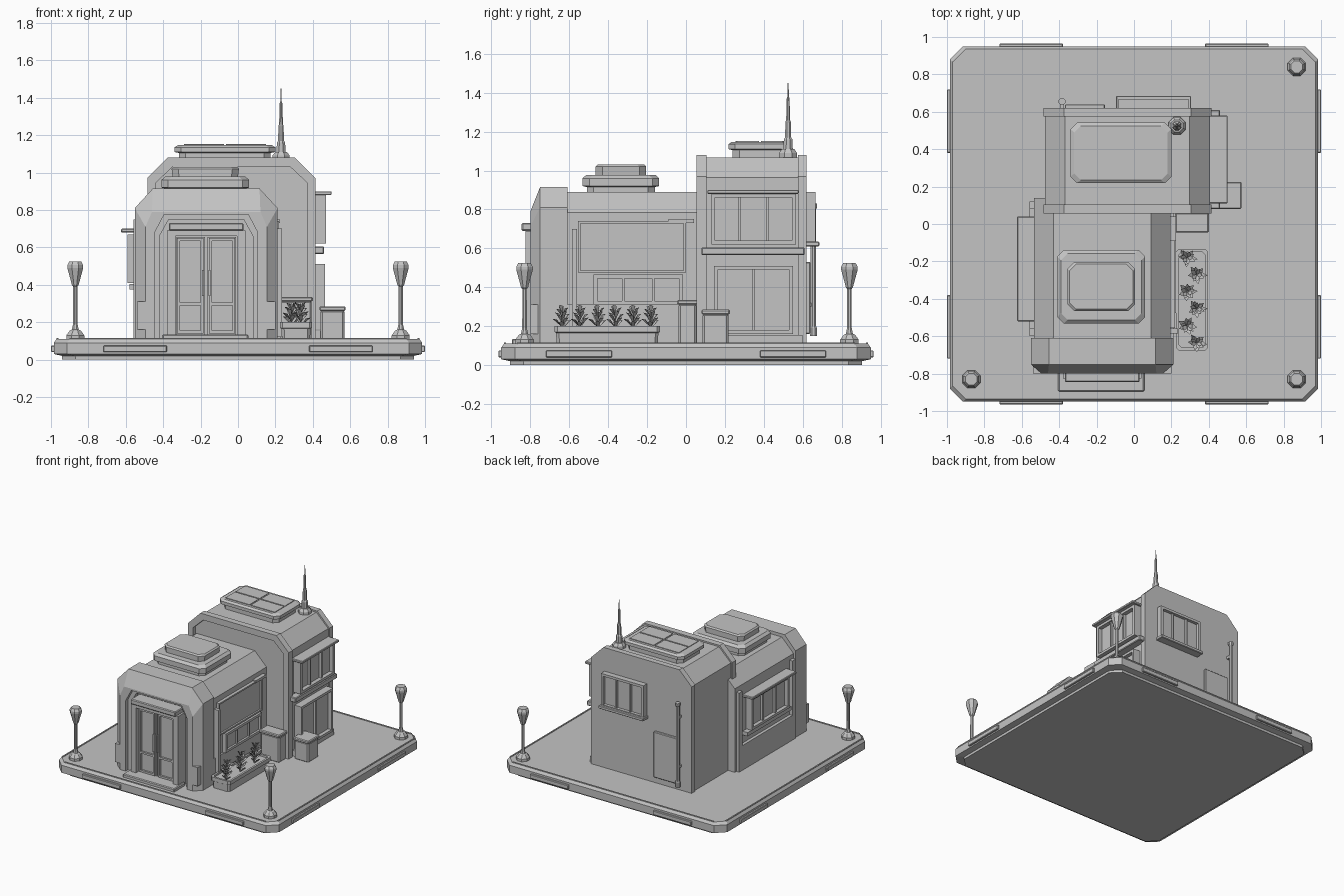
import bpy, bmesh, math, random
from mathutils import Vector, Matrix

random.seed(4)
cube = bpy.data.objects.get("Cube")
if cube:
    bpy.data.objects.remove(cube, do_unlink=True)

grey = bpy.data.materials.new("plain_grey")
grey.use_nodes = True
grey.diffuse_color = (0.55, 0.55, 0.55, 1)
grey.node_tree.nodes["Principled BSDF"].inputs["Base Color"].default_value = (0.55, 0.55, 0.55, 1)


def finish(name, bm):
    bmesh.ops.recalc_face_normals(bm, faces=bm.faces)
    mesh = bpy.data.meshes.new(name)
    bm.to_mesh(mesh)
    bm.free()
    mesh.materials.append(grey)
    obj = bpy.data.objects.new(name, mesh)
    bpy.context.collection.objects.link(obj)
    return obj


def loft(name, loops):
    """Skin a closed solid through loops with equal point counts."""
    bm = bmesh.new()
    rows = [[bm.verts.new(p) for p in loop] for loop in loops]
    n = len(rows[0])
    for a, b in zip(rows, rows[1:]):
        for i in range(n):
            j = (i + 1) % n
            bm.faces.new((a[i], a[j], b[j], b[i]))
    bm.faces.new(rows[0])
    bm.faces.new(rows[-1])
    return finish(name, bm)


def arch(y, cx, half, shoulder, top_half, top, bottom=0.1):
    side = [(half, bottom), (half, shoulder), (top_half, top)]
    return [(cx + x, y, z) for x, z in side] + [(cx - x, y, z) for x, z in reversed(side)]


def octo(z, cx, cy, hx, hy, c):
    quarter = [(hx, hy - c), (hx - c, hy)]
    pts = quarter + [(-x, y) for x, y in reversed(quarter)]
    pts += [(-x, -y) for x, y in pts]
    return [(cx + x, cy + y, z) for x, y in pts]


def turned(name, x, y, profile, sides=8):
    angles = [math.tau * (i + 0.5) / sides for i in range(sides)]
    return loft(name, [[(x + r * math.cos(a), y + r * math.sin(a), z) for a in angles]
                       for r, z in profile])


def boxes(name, items, bevel=0):
    """Several boxes in one object, each (x0, x1, y0, y1, z0, z1)."""
    bm = bmesh.new()
    for x0, x1, y0, y1, z0, z1 in items:
        m = Matrix.Translation(((x0 + x1) / 2, (y0 + y1) / 2, (z0 + z1) / 2))
        m = m @ Matrix.Diagonal((abs(x1 - x0), abs(y1 - y0), abs(z1 - z0), 1))
        bmesh.ops.create_cube(bm, size=1, matrix=m)
    if bevel:
        bmesh.ops.bevel(bm, geom=bm.edges[:], offset=bevel, segments=1, affect='EDGES')
    return finish(name, bm)


def on_wall(axis, d0, d1, u0, u1, z0, z1):
    return (d0, d1, u0, u1, z0, z1) if axis == 'x' else (u0, u1, d0, d1, z0, z1)


def window(name, axis, wall, out, u0, u1, z0, z1, panes, bar=0.02):
    """Framed window standing out from a wall by a signed distance."""
    inner = wall + out * 0.45
    back = wall - out * 0.5
    parts = [(back, inner, u0, u1, z0, z1)]
    for a in (u0, u1 - bar):
        parts.append((back, wall + out, a, a + bar, z0, z1))
    for a in (z0, z1 - bar):
        parts.append((back, wall + out, u0 + bar, u1 - bar, a, a + bar))
    for i in range(1, panes):
        u = u0 + (u1 - u0) * i / panes
        parts.append((back, wall + out * 0.8, u - bar / 3, u + bar / 3, z0 + bar, z1 - bar))
    return boxes(name, [on_wall(axis, *p) for p in parts])


# Ground slab with edge trim
loft("ground_slab", [octo(z, 0, 0, h, h - 0.035, 0.07) for z, h in
                     ((0, 0.94), (0.02, 0.94), (0.03, 0.985), (0.09, 0.985), (0.11, 0.97))])
trim, rims = [], []
for s in (-1, 1):
    for t in (-1, 1):
        a, b = sorted((t * 0.38, t * 0.72))
        trim.append((a, b, s * 0.94, s * 0.965, 0.04, 0.075))
        trim.append((s * 0.97, s * 1.0, a, b, 0.04, 0.075))
    rims.append((-0.9, 0.9, s * 0.925, s * 0.935, 0.1, 0.115))
    rims.append((s * 0.96, s * 0.97, -0.87, 0.87, 0.1, 0.115))
boxes("slab_edge_plates", trim, 0.004)
boxes("slab_top_rims", rims)

# Front building and its entrance portal
CX = -0.17
loft("front_hall", [arch(y, CX, 0.365, 0.785, 0.26, 0.89) for y in (-0.62, 0.14)])
loft("entrance_portal", [
    arch(-0.73, CX, 0.25, 0.66, 0.2, 0.75),
    arch(-0.77, CX, 0.25, 0.66, 0.2, 0.75),
    arch(-0.77, CX, 0.275, 0.68, 0.225, 0.775),
    arch(-0.80, CX, 0.275, 0.68, 0.225, 0.775),
    arch(-0.80, CX, 0.325, 0.71, 0.29, 0.79),
    arch(-0.75, CX, 0.382, 0.81, 0.285, 0.915),
    arch(-0.61, CX, 0.382, 0.81, 0.285, 0.915)])
boxes("portal_side_boxes", [(CX + s * 0.325, CX + s * 0.37, -0.8, -0.74, 0.16, 0.31) for s in (-1, 1)])
boxes("door_step", [(-0.405, 0.055, -0.895, -0.75, 0.1, 0.135)], 0.006)

# Double door
surround = [(CX + s * 0.165, CX + s * 0.21, -0.825, -0.72, 0.11, 0.69) for s in (-1, 1)]
surround.append((CX - 0.165, CX + 0.165, -0.825, -0.72, 0.66, 0.69))
boxes("door_surround", surround)
boxes("door_lintel", [(-0.37, 0.03, -0.845, -0.73, 0.69, 0.73)], 0.006)
leaves = []
for s in (-1, 1):
    leaves.append((CX + s * 0.006, CX + s * 0.16, -0.785, -0.73, 0.13, 0.655))
    for u in (0.015, 0.14):
        leaves.append((CX + s * u, CX + s * (u + 0.015), -0.8, -0.78, 0.14, 0.65))
    for z in (0.14, 0.29, 0.635):
        leaves.append((CX + s * 0.03, CX + s * 0.14, -0.8, -0.78, z, z + 0.015))
    leaves.append((CX + s * 0.012, CX + s * 0.022, -0.815, -0.79, 0.34, 0.48))
boxes("door_leaves", leaves)

# Rear, taller building with arched rims
BX = -0.035
big = (BX, 0.45, 0.97, 0.34, 1.08)
mid = (BX, 0.44, 0.965, 0.333, 1.068)
small = (BX, 0.405, 0.945, 0.315, 1.03)
loft("rear_hall", [arch(y, *p) for y, p in
                   ((0.085, small), (0.055, small), (0.055, big), (0.105, big),
                    (0.105, mid), (0.575, mid), (0.575, big), (0.62, big))])

# Roof units
def roof_unit(name, cx, cy, steps):
    loft(name, [octo(z, cx, cy, hx, hy, 0.035) for z, hx, hy in steps])

roof_unit("front_roof_unit", -0.175, -0.335, (
    (0.88, 0.215, 0.175), (0.915, 0.215, 0.175), (0.92, 0.235, 0.197), (0.96, 0.235, 0.197),
    (0.978, 0.215, 0.177), (0.978, 0.175, 0.13), (1.02, 0.18, 0.13), (1.03, 0.17, 0.12)))
roof_unit("rear_roof_unit", -0.07, 0.38, (
    (1.06, 0.245, 0.14), (1.105, 0.245, 0.14), (1.11, 0.27, 0.162), (1.135, 0.27, 0.162),
    (1.147, 0.25, 0.145)))
boxes("roof_panels", [(-0.07 + s * 0.006, -0.07 + s * 0.22, 0.38 + t * 0.005, 0.38 + t * 0.125, 1.14, 1.152)
                      for s in (-1, 1) for t in (-1, 1)])

# Antenna
turned("antenna", 0.23, 0.525, [
    (0.05, 1.05), (0.05, 1.09), (0.035, 1.11), (0.026, 1.11), (0.024, 1.16), (0.017, 1.17),
    (0.015, 1.25), (0.011, 1.26), (0.008, 1.37), (0.004, 1.38), (0.003, 1.45)])

# Right wall of the front building
window("display_panel", 'x', 0.195, 0.025, -0.555, 0.0, 0.475, 0.74, 1, 0.012)
window("low_window", 'x', 0.195, 0.03, -0.475, -0.015, 0.31, 0.465, 3)
boxes("right_wall_trim", [(0.19, 0.225, -0.09, 0.04, 0.73, 0.75),
                          (0.19, 0.21, -0.62, 0.06, 0.1, 0.31),
                          (0.19, 0.235, -0.585, -0.56, 0.12, 0.7)])

# Left wall of the front building
window("left_window", 'x', -0.535, -0.055, -0.48, 0.0, 0.41, 0.67, 3)
boxes("left_awning", [(-0.53, -0.625, -0.52, 0.04, 0.68, 0.7)], 0.004)
boxes("left_wall_trim", [(-0.53, -0.56, -0.6, 0.12, 0.1, 0.31),
                         (-0.53, -0.58, -0.52, 0.04, 0.375, 0.405),
                         (-0.53, -0.56, 0.08, 0.12, 0.31, 0.75),
                         (-0.53, -0.56, -0.6, -0.56, 0.31, 0.75)])

# Right wall of the rear building
window("upper_window", 'x', 0.41, 0.06, 0.13, 0.565, 0.62, 0.88, 3)
boxes("upper_awning", [(0.4, 0.5, 0.11, 0.58, 0.88, 0.9)], 0.004)
boxes("wall_ledge", [(0.4, 0.46, 0.08, 0.61, 0.565, 0.605)], 0.005)
window("side_door", 'x', 0.41, 0.055, 0.145, 0.55, 0.16, 0.51, 2)
boxes("side_door_sill", [(0.4, 0.44, 0.12, 0.6, 0.11, 0.155)])

# Back wall
window("back_window", 'y', 0.62, 0.045, -0.085, 0.295, 0.62, 0.89, 3)
boxes("back_window_sill", [(-0.095, 0.305, 0.61, 0.685, 0.61, 0.635)], 0.004)
boxes("back_hatch", [(-0.37, -0.155, 0.61, 0.64, 0.16, 0.53)], 0.005)
turned("back_pipe", -0.385, 0.655, [(0.02, 0.15), (0.02, 0.19), (0.015, 0.2), (0.015, 0.8), (0.02, 0.81), (0.02, 0.83)])
boxes("pipe_brackets", [(-0.395, -0.375, 0.61, 0.655, z, z + 0.02) for z in (0.3, 0.7)])

# Utility boxes with lids
for name, x0, x1, y0, y1, top in (("utility_box", 0.22, 0.4, -0.045, 0.06, 0.335),
                                  ("storage_bin", 0.435, 0.575, 0.08, 0.225, 0.285)):
    boxes(name, [(x0 + 0.006, x1 - 0.006, y0 + 0.006, y1 - 0.006, 0.105, top - 0.02)], 0.01)
    boxes(name + "_lid", [(x0, x1, y0, y1, top - 0.025, top)], 0.006)

# Planter and leafy plants
loft("planter", [octo(z, 0.31, -0.405, hx, hx + 0.185, 0.015) for z, hx in
                 ((0.105, 0.075), (0.165, 0.078), (0.17, 0.086), (0.2, 0.086),
                  (0.2, 0.07), (0.185, 0.07))])
bm = bmesh.new()
for i in range(6):
    root = Vector((0.31 + 0.025 * (-1) ** i, -0.635 + i * 0.091, 0.18))
    for k in range(14):
        a = k * 2.4 + random.uniform(-0.3, 0.3)
        level = k / 14
        start = root + Vector((0, 0, 0.09 * level))
        out = Vector((math.cos(a), math.sin(a), 0))
        side = Vector((-out.y, out.x, 0)) * 0.013
        reach = 0.055 * (1 - 0.5 * level)
        middle = start + out * reach * 0.55 + Vector((0, 0, 0.04))
        tip = start + out * reach + Vector((0, 0, 0.045))
        bm.faces.new([bm.verts.new(p) for p in (start, middle + side, tip, middle - side)])
finish("planter_leaves", bm)
boxes("plant_stems", [(0.307 + 0.025 * (-1) ** i, 0.313 + 0.025 * (-1) ** i,
                       -0.638 + i * 0.091, -0.632 + i * 0.091, 0.18, 0.3) for i in range(6)])

# Lamp posts on three corners
for name, x, y in (("front_right_lamp", -0.87, -0.83), ("front_left_lamp", 0.87, -0.83),
                   ("back_left_lamp", 0.87, 0.84)):
    turned(name, x, y, [
        (0.052, 0.105), (0.052, 0.13), (0.032, 0.155), (0.02, 0.16), (0.013, 0.19), (0.012, 0.39),
        (0.02, 0.4), (0.024, 0.415), (0.046, 0.49), (0.046, 0.505), (0.034, 0.525)])
